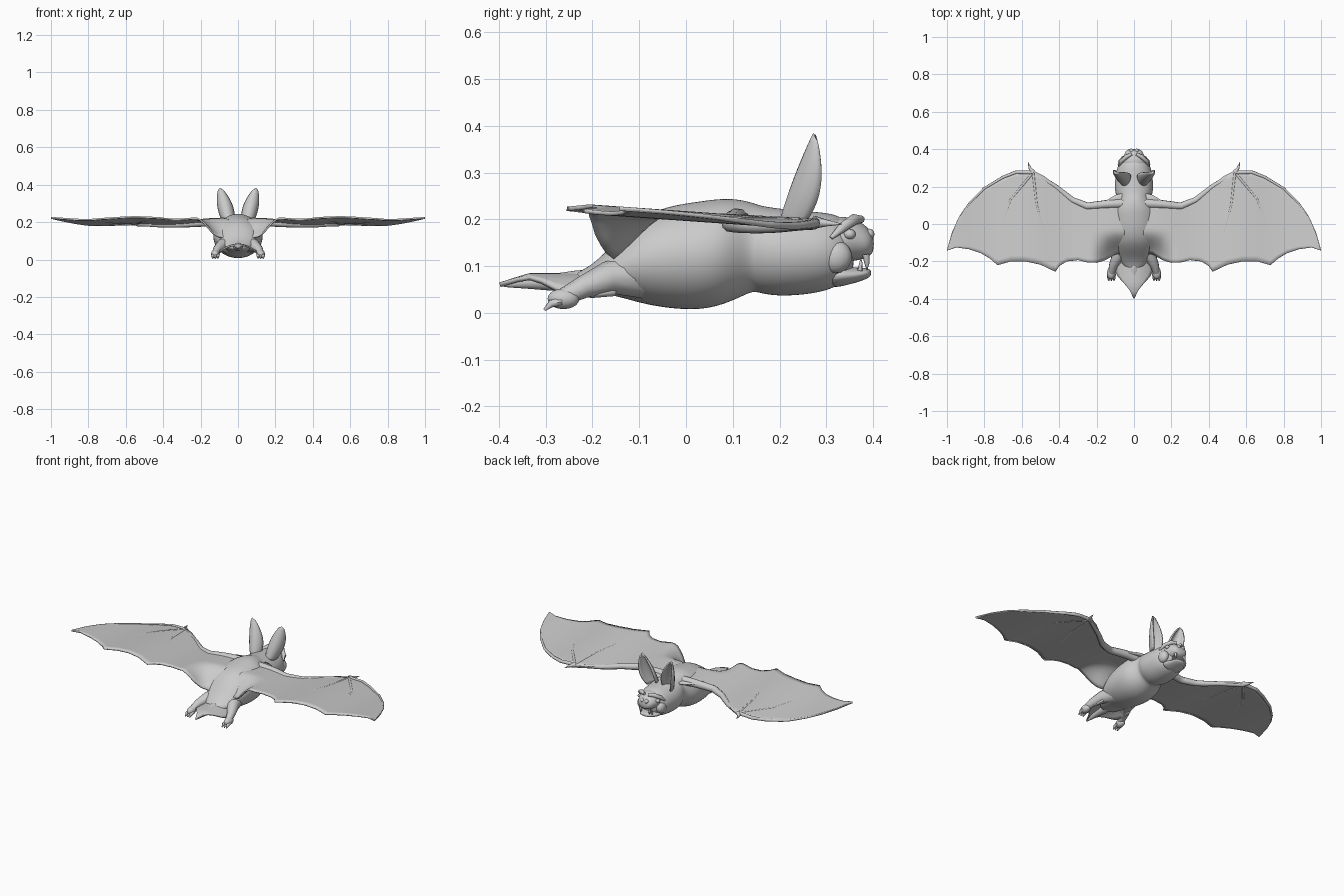
import bpy, bmesh, math
from mathutils import Vector

cube = bpy.data.objects.get("Cube")
if cube:
    bpy.data.objects.remove(cube)

grey = bpy.data.materials.new("plain grey")
grey.use_nodes = True
grey.diffuse_color = (0.6, 0.6, 0.6, 1)
grey.node_tree.nodes["Principled BSDF"].inputs["Base Color"].default_value = (0.6, 0.6, 0.6, 1)


def finish(name, bm, angle=60):
    bmesh.ops.remove_doubles(bm, verts=bm.verts, dist=0.0002)
    bmesh.ops.recalc_face_normals(bm, faces=bm.faces)
    mesh = bpy.data.meshes.new(name)
    bm.to_mesh(mesh)
    bm.free()
    mesh.materials.append(grey)
    obj = bpy.data.objects.new(name, mesh)
    bpy.context.collection.objects.link(obj)
    bpy.ops.object.select_all(action='DESELECT')
    obj.select_set(True)
    bpy.context.view_layer.objects.active = obj
    bpy.ops.object.shade_smooth_by_angle(angle=math.radians(angle))
    return obj


def modify(obj, kind, **settings):
    mod = obj.modifiers.new(kind.title(), kind)
    for key, value in settings.items():
        setattr(mod, key, value)


def skin(rows, closed=False):
    """Bridge rows of points into a surface; closed rows are capped."""
    bm = bmesh.new()
    grid = [[bm.verts.new(p) for p in row] for row in rows]
    n = len(grid[0])
    for a, b in zip(grid, grid[1:]):
        for i in range(n if closed else n - 1):
            j = (i + 1) % n
            bm.faces.new((a[i], a[j], b[j], b[i]))
    if closed:
        bm.faces.new(grid[0])
        bm.faces.new(grid[-1])
    return bm


def body_loft(name, sections, sides=20):
    rows = []
    for y, w, top, low in sections:
        mid, half = (top + low) / 2, (top - low) / 2
        turns = [2 * math.pi * i / sides for i in range(sides)]
        rows.append([(w * math.cos(t), y, mid + half * math.sin(t)) for t in turns])
    obj = finish(name, skin(rows, True), 80)
    modify(obj, 'SUBSURF', levels=2, render_levels=2)
    return obj


def tube(name, points, radii, sides=10):
    """Tapered tube through points, mirrored to both sides."""
    pts = [Vector(p) for p in points]
    rows = []
    for i, p in enumerate(pts):
        along = (pts[min(i + 1, len(pts) - 1)] - pts[max(i - 1, 0)]).normalized()
        u = along.cross(Vector((0.1, 0.1, 1))).normalized()
        v = along.cross(u)
        turns = [2 * math.pi * k / sides for k in range(sides)]
        rows.append([p + radii[i] * (u * math.cos(t) + v * math.sin(t)) for t in turns])
    obj = finish(name, skin(rows, True))
    modify(obj, 'MIRROR')
    return obj


def ball(name, centre, size):
    bm = bmesh.new()
    bmesh.ops.create_uvsphere(bm, u_segments=16, v_segments=10, radius=1)
    bmesh.ops.scale(bm, vec=size, verts=bm.verts)
    bmesh.ops.translate(bm, vec=centre, verts=bm.verts)
    obj = finish(name, bm)
    modify(obj, 'MIRROR')
    return obj


def smooth(a, b, x):
    t = max(0, min(1, (x - a) / (b - a)))
    return t * t * (3 - 2 * t)


def along(profile, x):
    for (x0, y0), (x1, y1) in zip(profile, profile[1:]):
        if x <= x1:
            return y0 + (y1 - y0) * (x - x0) / (x1 - x0)
    return profile[-1][1]


# Trunk, head and separate jaws
body_loft("body", [
    (-.25, .03, .08, .05), (-.2, .075, .1, .043), (-.15, .1, .155, .036),
    (-.1, .12, .205, .02), (-.04, .132, .23, .008), (.03, .135, .24, .004),
    (.08, .128, .247, .016), (.12, .1, .243, .034), (.145, .09, .236, .046),
    (.16, .1, .23, .04), (.2, .105, .224, .034), (.26, .1, .218, .038),
    (.31, .09, .215, .048), (.345, .065, .2, .07), (.36, .03, .17, .09)])
body_loft("muzzle", [
    (.3, .07, .205, .1), (.34, .068, .208, .108), (.37, .054, .198, .112),
    (.39, .045, .182, .118), (.402, .025, .165, .13)])
body_loft("lower_jaw", [
    (.3, .065, .11, .05), (.34, .06, .1, .058), (.37, .046, .096, .066),
    (.39, .034, .096, .074), (.396, .015, .09, .08)])

# Face details
ball("eye", (.058, .35, .168), (.013, .013, .011))
tube("brow", [(.012, .375, .2), (.04, .36, .2), (.068, .335, .183), (.08, .31, .16)],
     [.008, .012, .011, .004])
ball("nostril", (.014, .392, .168), (.013, .011, .012))
ball("cheek", (.062, .32, .12), (.025, .035, .035))
tube("upper_fang", [(.03, .385, .125), (.03, .387, .108), (.029, .387, .092)], [.008, .006, .001], 6)
tube("lower_fang", [(.036, .372, .09), (.036, .374, .105), (.036, .374, .118)], [.006, .004, .001], 6)

# Ears: cupped leaves opening forward
rows = []
for i in range(13):
    t = i / 12
    centre = Vector((.052 + .045 * t, .205 + .07 * t ** 1.2, .195 + .187 * t))
    width = .04 * math.sin(math.pi * (.2 + .8 * t)) ** .7 if t < 1 else 0
    row = []
    for k in range(11):
        a = math.pi * (k / 10 - .5)
        side = Vector((.95, .2, -.1)) * math.sin(a) * width
        depth = Vector((-.15, 1.6, 0)) * (1 - math.cos(a)) * width
        row.append(centre + side + depth * (1 - .5 * t))
    rows.append(row)
ear = finish("ears", skin(rows))
modify(ear, 'SOLIDIFY', thickness=.008, offset=0)
modify(ear, 'MIRROR')

# Wing membrane between leading and trailing outlines
leading = [(.04, .17), (.1, .155), (.15, .125), (.2, .11), (.27, .11), (.33, .14),
           (.4, .195), (.48, .255), (.54, .285), (.63, .282), (.7, .255), (.8, .195),
           (.88, .115), (.93, .045), (.97, -.04), (1, -.138)]
trailing = [(.04, -.15), (.1, -.16), (.16, -.195), (.2, -.207), (.25, -.205), (.3, -.193),
            (.36, -.2), (.4, -.225), (.42, -.255), (.5, -.217), (.58, -.2), (.66, -.2),
            (.73, -.22), (.77, -.185), (.82, -.155), (.88, -.135), (.95, -.125), (1, -.142)]


def wing_z(x, y):
    flat = .207 - .07 * y + .006 * math.sin(14 * x)
    drape = (1 - smooth(.08, .23, x)) * smooth(.03, .19, -y)
    return flat - .12 * drape


columns = sorted({p[0] for p in leading + trailing} | {.04 + .02 * i for i in range(48)})
rows = []
for x in columns:
    front, back = along(leading, x), along(trailing, x)
    ys = [back + (front - back) * k / 16 for k in range(17)]
    rows.append([(x, y, wing_z(x, y)) for y in ys])
wing = finish("wing_membranes", skin(rows))
modify(wing, 'SOLIDIFY', thickness=.009, offset=0)
modify(wing, 'MIRROR')


def wing_bone(name, path, start, end, drop=0):
    """Bone lying in the membrane, subdivided so that it follows the surface."""
    points = []
    for a, b in zip(path, path[1:]):
        points += [tuple(a[k] + (b[k] - a[k]) * i / 5 for k in (0, 1)) for i in range(5)]
    points.append(path[-1])
    last = len(points) - 1
    tube(name, [(x, y, wing_z(x, y) - drop) for x, y in points],
         [start + (end - start) * i / last for i in range(last + 1)])


wrist = (.54, .275)
wing_bone("arm", [(.06, .11), (.15, .105), (.25, .095), (.33, .128), (.42, .2), wrist], .026, .01, .006)
wing_bone("first_finger", [wrist, (.63, .277), (.7, .25), (.8, .19), (.88, .11),
                           (.93, .04), (.97, -.045), (.998, -.138)], .011, .002)
wing_bone("middle_finger", [wrist, (.66, .13), (.72, -.04), (.73, -.219)], .008, .003)
wing_bone("inner_finger", [wrist, (.52, .1), (.47, -.08), (.42, -.253)], .008, .003)
wing_bone("thumb", [wrist, (.557, .3), (.567, .333)], .014, .001)

# Legs, feet and toes
tube("leg", [(.05, -.1, .08), (.085, -.17, .075), (.11, -.22, .055), (.12, -.26, .035), (.12, -.285, .022)],
     [.05, .034, .024, .019, .012])
ball("foot", (.122, -.262, .03), (.022, .034, .022))
for i in range(3):
    x = .107 + .014 * i
    tube("toe", [(x, -.265, .025), (x, -.288, .02), (x, -.303, .006)], [.01, .009, .003], 6)

# Arched tail membrane with a central tail
rows = []
for y, w in [(-.15, .1), (-.2, .105), (-.25, .1), (-.28, .085), (-.31, .058), (-.335, .036), (-.36, .018), (-.398, .002)]:
    crown = .08 - .02 * smooth(.33, .4, -y)
    rows.append([(w * k / 5, y, crown - 4.0 * (w * k / 5) ** 2) for k in range(-5, 6)])
tail_skin = finish("tail_membrane", skin(rows))
modify(tail_skin, 'SOLIDIFY', thickness=.01, offset=0)
body_loft("tail", [(-.2, .03, .1, .045), (-.27, .022, .083, .045), (-.34, .014, .083, .052), (-.4, .003, .063, .055)])
